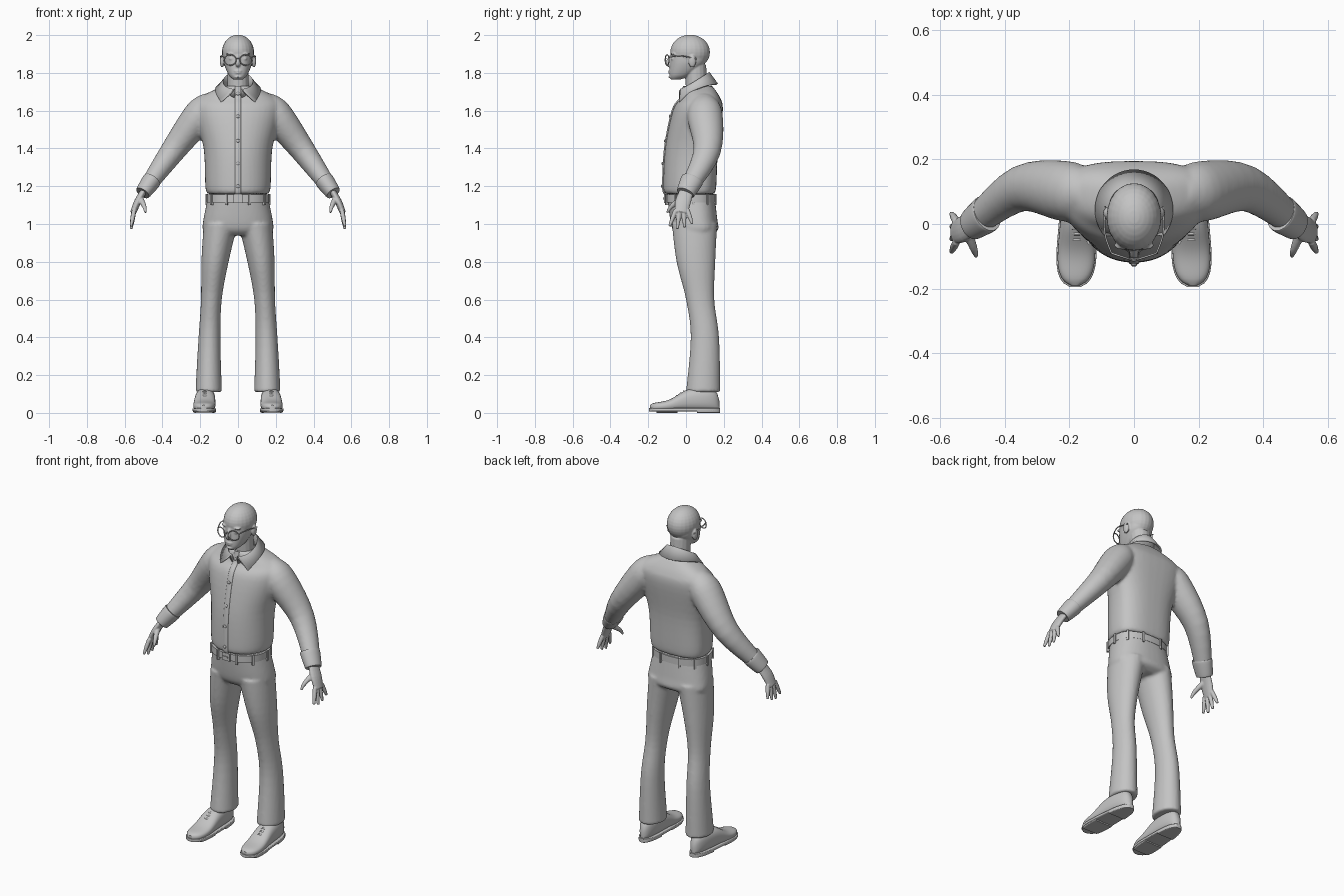
import bpy, bmesh, math
from mathutils import Vector, Matrix
from math import sin, cos, pi, tau

if "Cube" in bpy.data.objects:
    bpy.data.objects.remove(bpy.data.objects["Cube"])

grey = bpy.data.materials.new("plain grey")
grey.use_nodes = True
colour = (.55, .55, .55, 1)
grey.diffuse_color = colour
grey.node_tree.nodes["Principled BSDF"].inputs["Base Color"].default_value = colour

AXIS_X, AXIS_Y, AXIS_Z = Matrix.Identity(3)
ROUND = (.5, 1, 1)
SQUARISH = (.55, .85, .85)
CHEST = (.6, .95, .75)


def smooth_path(keys, steps=5):
    """Smooth curve through tuples of any length."""
    keys = [Vector(key) for key in keys]
    padded = [keys[0], *keys, keys[-1]]
    path = []
    for before, start, end, after in zip(padded, keys, keys[1:], padded[3:]):
        leave, arrive, gap = (end - before) / 2, (after - start) / 2, end - start
        for step in range(steps):
            t = step / steps
            path.append(start + leave * t + (gap * 3 - leave * 2 - arrive) * t ** 2
                        + (leave + arrive - gap * 2) * t ** 3)
    return path + [keys[-1]]


def bridge(bm, rings, closed=True):
    rows = [[bm.verts.new(point) for point in ring] for ring in rings]
    count = len(rows[0])
    for low, high in zip(rows, rows[1:]):
        for i in range(count if closed else count - 1):
            j = (i + 1) % count
            bm.faces.new((low[i], low[j], high[j], high[i]))
    if closed:
        bm.faces.new(reversed(rows[0]))
        bm.faces.new(rows[-1])


def circle(count):
    return [tau * i / count for i in range(count)]


def power(value, exponent):
    return math.copysign(abs(value) ** exponent, value)


def section(key, angle, shape, centre=0):
    """Point on a level section; key = height, half width, front y, back y."""
    z, half, front, back = key
    split, front_power, back_power = shape
    middle = front + (back - front) * split
    exponent = back_power if sin(angle) > 0 else front_power
    depth = back - middle if sin(angle) > 0 else middle - front
    return Vector((centre + half * power(cos(angle), exponent),
                   middle + depth * power(sin(angle), exponent), z))


def stack(bm, keys, shape=ROUND, centre=lambda z: 0):
    bridge(bm, [[section(key, angle, shape, centre(key[0])) for angle in circle(40)]
                for key in smooth_path(keys)])


def tube(bm, keys, radius=.003, aspect=1, ref=AXIS_Y, sides=16):
    """Keys are x, y, z and, if it varies, the radius."""
    path = smooth_path([(*key, radius)[:4] for key in keys])
    points = [Vector(key[:3]) for key in path]
    rings = []
    for key, point, before, after in zip(path, points, points[:1] + points, points[1:] + points[-1:]):
        along = (after - before).normalized()
        across = along.cross(ref).normalized()
        other = across.cross(along) * aspect
        rings.append([point + (across * cos(a) + other * sin(a)) * key[3] for a in circle(sides)])
    bridge(bm, rings)


def ball(bm, at, size):
    bmesh.ops.create_uvsphere(bm, u_segments=24, v_segments=16, radius=1,
                              matrix=Matrix.Translation(at) @ Matrix.Diagonal((*size, 1)))


def box(bm, at, size, turn=0):
    bmesh.ops.create_cube(bm, size=1, matrix=Matrix.Translation(at)
                          @ Matrix.Rotation(turn, 4, 'Z') @ Matrix.Diagonal((*size, 1)))


def finish(name, bm, mirror=False, voxel=0, relax=3, thickness=0):
    """Make the object, with optional mirroring, thickness and blending of its parts."""
    bmesh.ops.recalc_face_normals(bm, faces=bm.faces)
    mesh = bpy.data.meshes.new(name)
    bm.to_mesh(mesh)
    bm.free()
    mesh.materials.append(grey)
    mesh.shade_smooth()
    mesh.set_sharp_from_angle(angle=math.radians(40))
    part = bpy.data.objects.new(name, mesh)
    bpy.context.collection.objects.link(part)
    if mirror:
        part.modifiers.new("mirror", 'MIRROR')
    if thickness:
        solid = part.modifiers.new("thickness", 'SOLIDIFY')
        solid.thickness, solid.offset = thickness, 0
    if voxel:
        blend = part.modifiers.new("blend", 'REMESH')
        blend.mode, blend.voxel_size, blend.use_smooth_shade = 'VOXEL', voxel, True
        part.modifiers.new("relax", 'SMOOTH').iterations = relax


# Shirt: torso with sleeves blended in
torso = [(1.16, .162, -.11, .15), (1.2, .173, -.12, .16), (1.4, .182, -.11, .17),
         (1.6, .23, -.07, .195), (1.67, .2, -.025, .18), (1.73, .08, -.01, .14)]
shoulder, elbow, wrist = Vector((.2, .1, 1.58)), Vector((.35, .11, 1.38)), Vector((.5, 0, 1.17))
bm = bmesh.new()
stack(bm, torso, CHEST)
for side in (1, -1):
    sleeve = [(*shoulder.lerp(elbow, -.4), .05), (*shoulder, .085), (*elbow, .065), (*wrist, .04)]
    tube(bm, [(side * x, y, z, r) for x, y, z, r in sleeve], aspect=1.1, sides=32)
finish("shirt", bm, voxel=.01)

# Cuffs
bm = bmesh.new()
tube(bm, [(*elbow.lerp(wrist, t), r) for t, r in ((.7, .045), (.73, .05), (1, .042), (1.03, .037))],
     aspect=1.2, sides=32)
finish("cuffs", bm, mirror=True)

# Button placket with buttons
bm = bmesh.new()
front_line = [(0, y, z) for z, half, y, back in smooth_path(torso)]
tube(bm, front_line, radius=.016, aspect=.4)
for height in (1.2, 1.32, 1.44, 1.57, 1.69):
    x, y, z = min(front_line, key=lambda point: abs(point[2] - height))
    ball(bm, (x, y - .007, height), (.009, .005, .009))
finish("placket", bm)


# Folded collar: stand, fold line and pointed outer edge of one half
def collar_row(width, middle, depth, sweep, height):
    steps = [i / 20 for i in range(21)]
    return [(width * sin(sweep * t), middle + depth * cos(sweep * t), height(t)) for t in steps]


neck_sweep = .93 * pi
bm = bmesh.new()
bridge(bm, [collar_row(.065, .04, .065, neck_sweep, lambda t: 1.7 + .03 * cos(pi * t)),
            collar_row(.08, .045, .08, neck_sweep, lambda t: 1.755 + .045 * cos(pi * t)),
            collar_row(.118, .045, .12, .78 * neck_sweep, lambda t: 1.74 - .095 * t ** 3)], closed=False)
finish("collar", bm, mirror=True, thickness=.01)

# Trousers: hips with both legs blended in
bm = bmesh.new()
stack(bm, [(1.16, .155, -.1, .15), (1.03, .182, -.085, .165), (.97, .187, -.07, .17),
           (.94, .165, -.04, .13)], SQUARISH)
leg = [(1, .09, -.075, .165), (.8, .072, -.05, .155), (.6, .055, 0, .15), (.4, .058, .025, .175),
       (.11, .07, 0, .182)]
for side in (1, -1):
    stack(bm, leg, centre=lambda z: side * (.155 - .065 * z ** 3))
finish("trousers", bm, voxel=.009)

# Belt, belt loops and buckle
bm = bmesh.new()
waist = (.166, -.108, .157)
stack(bm, [(z, *waist) for z in (1.115, 1.155)], SQUARISH)
finish("belt", bm)
bm = bmesh.new()
for i in range(10):
    angle = pi / 2 + tau * (i + .5) / 10
    box(bm, section((1.13, *waist), angle, SQUARISH), (.012, .014, .06), angle + pi / 2)
finish("belt_loops", bm)
bm = bmesh.new()
box(bm, (0, -.11, 1.135), (.05, .012, .045))
box(bm, (0, -.117, 1.135), (.03, .008, .008))
finish("buckle", bm)

# Head: skull, jaw, neck, nose, lips, chin, brows, eyes and ears
bm = bmesh.new()
ball(bm, (0, .022, 1.91), (.085, .105, .092))
stack(bm, [(1.765, .025, -.08, -.03), (1.79, .05, -.087, .03), (1.85, .074, -.084, .1),
           (1.91, .078, -.08, .11)], SQUARISH)
tube(bm, [(0, .06, 1.64), (0, .05, 1.84)], radius=.057)
tube(bm, [(0, -.07, 1.9, .008), (0, -.095, 1.853, .014), (0, -.08, 1.838, .01)], ref=AXIS_X)
for height, width in ((1.81, .024), (1.8, .02), (1.778, .02)):
    ball(bm, (0, -.081, height), (width, .012, .006))
for side in (1, -1):
    ball(bm, (side * .036, -.066, 1.9), (.026, .014, .007))
    ball(bm, (side * .034, -.066, 1.875), (.015, .014, .009))
    ball(bm, (side * .084, .033, 1.862), (.012, .02, .034))
finish("head", bm, voxel=.004)

# Glasses: rims, bridge and temples
bm = bmesh.new()
tube(bm, [(.041 + .031 * cos(a), -.1 + .01 * cos(a), 1.868 + .028 * sin(a)) for a in circle(12) + [tau]])
tube(bm, [(0, -.107, 1.878), (.012, -.107, 1.874)], ref=AXIS_Z)
tube(bm, [(.07, -.09, 1.882), (.09, -.03, 1.89), (.09, .055, 1.875)], ref=AXIS_Z)
finish("glasses", bm, mirror=True)

# Hands: palm, thumb and four fingers
bm = bmesh.new()
tube(bm, [(.49, .01, 1.19, .016), (.53, -.015, 1.12, .019), (.555, -.025, 1.06, .016)], aspect=2.2)
tube(bm, [(.52, -.015, 1.14, .017), (.497, -.075, 1.095, .012), (.489, -.1, 1.06, .006)])
for i, length in enumerate((.085, .1, .092, .072)):
    tube(bm, [(.55 + .016 * t, -.055 + .021 * i + (.019 * i - .032) * t, 1.073 - length * t,
               .012 - .005 * t ** 4) for t in (0, .5, 1)])
finish("hands", bm, mirror=True, voxel=.004, relax=2)


# Shoes: rounded outline from heel (u = -1) to toe (u = 1)
def shoe_part(name, grow, bottom, top, corner, start=-.99, end=.99):
    rings = []
    for i in range(33):
        u = start + (end - start) * i / 32
        half = (.055 + .01 * u) * (1 - u ** 4) ** .5 + grow
        middle, rise = (top(u) + bottom) / 2, (top(u) - bottom) / 2
        rings.append([(.175 + .007 * u + half * power(cos(a), corner), -.007 - (.186 + grow) * u,
                       middle + rise * power(sin(a), corner)) for a in circle(32)])
    bm = bmesh.new()
    bridge(bm, rings)
    finish(name, bm, mirror=True)


def instep(u):
    return .035 + (.06 - .04 * math.tanh(3 * u - .6)) * (1 - u ** 8) ** .5


shoe_part("shoe_uppers", 0, .01, instep, .8)
shoe_part("shoe_soles", .004, .007, lambda u: .025, .3)
shoe_part("shoe_heels", .004, 0, lambda u: .02, .3, end=-.35)
shoe_part("shoe_treads", .001, 0, lambda u: .02, .3, start=.2, end=.8)

# Laces
bm = bmesh.new()
for i in range(3):
    y = -.012 - .018 * i
    z = instep(-y / .186) + .003
    tube(bm, [(.147, y, z - .016), (.177, y, z), (.207, y, z - .016)], radius=.005)
finish("laces", bm, mirror=True)
